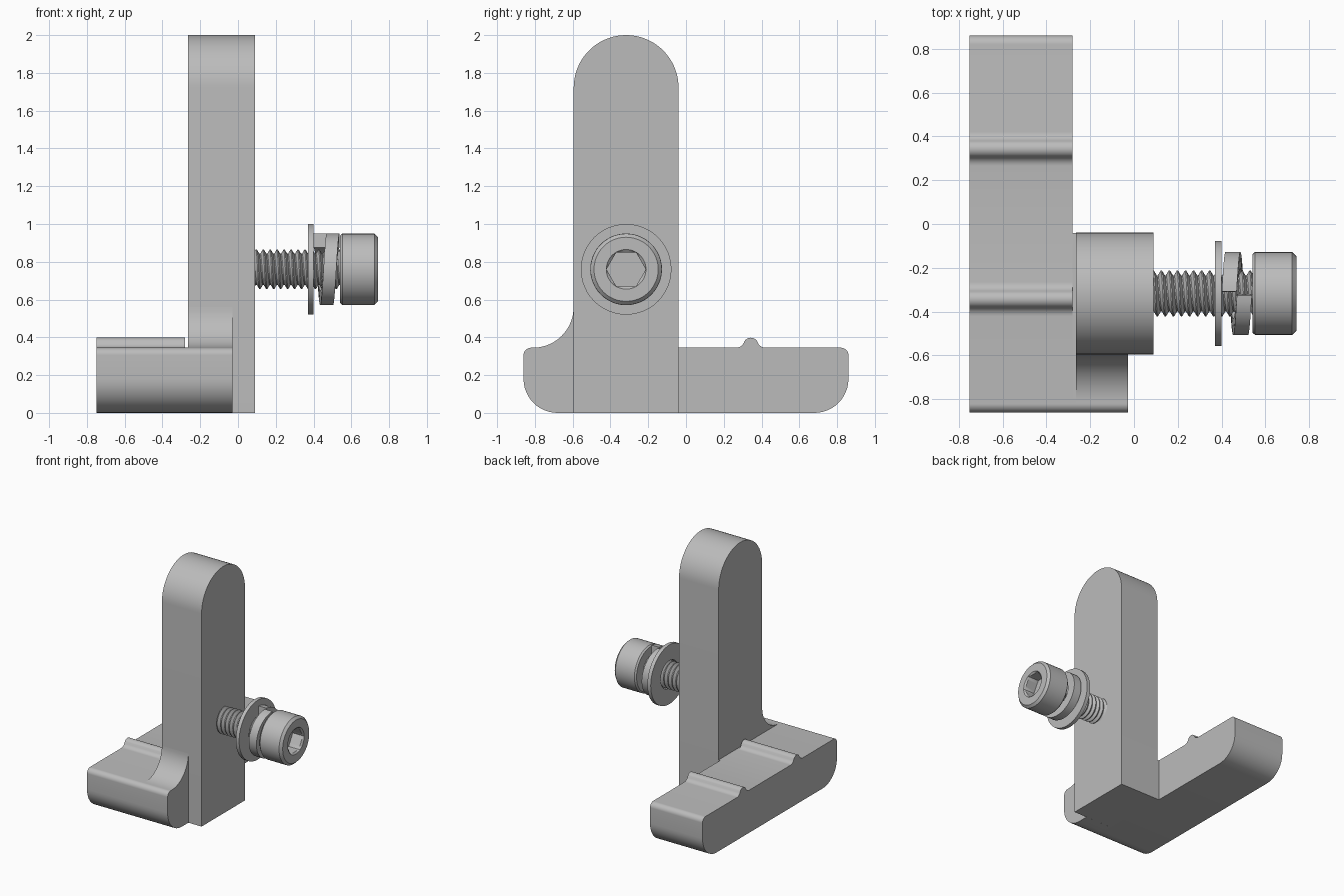
import bpy, bmesh
from math import sin, cos, pi, radians

if "Cube" in bpy.data.objects:
    bpy.data.objects.remove(bpy.data.objects["Cube"])

GREY = (0.5, 0.5, 0.5, 1)
metal = bpy.data.materials.new("plain grey metal")
metal.use_nodes = True
metal.diffuse_color = GREY
metal.node_tree.nodes["Principled BSDF"].inputs["Base Color"].default_value = GREY

AXIS_Y, AXIS_Z = -0.317, 0.76      # screw axis, running along x
SEG = 48


def finish(bm, name):
    bmesh.ops.remove_doubles(bm, verts=bm.verts, dist=1e-5)
    bmesh.ops.recalc_face_normals(bm, faces=bm.faces)
    for f in bm.faces:
        f.smooth = True
    me = bpy.data.meshes.new(name)
    bm.to_mesh(me)
    bm.free()
    me.set_sharp_from_angle(angle=radians(30))
    me.materials.append(metal)
    ob = bpy.data.objects.new(name, me)
    bpy.context.collection.objects.link(ob)
    return ob


def arc(y, z, r, start, end, n=12):
    steps = [radians(start + (end - start) * i / n) for i in range(n + 1)]
    return [(y + r * cos(a), z + r * sin(a)) for a in steps]


def extrude(name, outline, x0, x1):
    """Extrude a side outline (y, z) from x0 to x1."""
    bm = bmesh.new()
    near = [bm.verts.new((x0, y, z)) for y, z in outline]
    far = [bm.verts.new((x1, y, z)) for y, z in outline]
    bm.faces.new(near)
    bm.faces.new(far)
    n = len(outline)
    for i in range(n):
        j = (i + 1) % n
        bm.faces.new((near[i], near[j], far[j], far[i]))
    return finish(bm, name)


def around(x, r, a):
    return (x, AXIS_Y + r * cos(a), AXIS_Z + r * sin(a))


def lathe(name, profile, closed=False):
    """Turn (x, radius) points about the screw axis; radius may depend on angle."""
    bm = bmesh.new()
    rings = []
    for x, r in profile:
        angles = [2 * pi * k / SEG for k in range(SEG)]
        rings.append([bm.verts.new(around(x, r(a) if callable(r) else r, a)) for a in angles])
    pairs = list(zip(rings, rings[1:])) + ([(rings[-1], rings[0])] if closed else [])
    for p, q in pairs:
        for k in range(SEG):
            m = (k + 1) % SEG
            bm.faces.new((p[k], p[m], q[m], q[k]))
    bmesh.ops.dissolve_degenerate(bm, edges=bm.edges, dist=1e-5)
    return finish(bm, name)


# Foot: rounded bar with two small ridges on top
TOP, END, LIP, ROUND = 0.345, 0.86, 0.04, 0.18
front_lip = arc(-END + LIP, TOP - LIP, LIP, 90, 180) + arc(-END + ROUND, ROUND, ROUND, 180, 270)
back_lip = [(-y, z) for y, z in reversed(front_lip)]


def ridge(y):
    half = arc(0.078, TOP + 0.045, 0.045, 270, 210, 5) + arc(0, TOP + 0.013, 0.04, 35, 90, 5)
    return [(y + h, z) for h, z in half] + [(y - h, z) for h, z in reversed(half[:-1])]


extrude("foot_bar", front_lip + back_lip + ridge(0.343) + ridge(-0.343), -0.75, -0.28)
extrude("foot_joint", front_lip + [(-0.04, 0), (-0.04, TOP)], -0.28, -0.265)

# Toe: front block with a concave sweep up to the post
sweep = arc(-0.81, TOP + 0.215, 0.215, 0, -90, 16)
extrude("front_toe", front_lip + [(-0.595, 0)] + sweep, -0.265, -0.028)

# Post: upright with a half-round top
HALF = 0.2775
extrude("post", [(AXIS_Y - HALF, 0), (AXIS_Y + HALF, 0)]
        + arc(AXIS_Y, 2 - HALF, HALF, 0, 180, 36), -0.265, 0.09)


# Screw head with a hexagonal socket
def hexagon(a):
    return 0.09 / cos((a % (pi / 3)) - pi / 6)


lathe("screw_head", [(0.54, 0), (0.54, 0.178), (0.552, 0.189), (0.722, 0.189), (0.741, 0.17),
                     (0.741, 0.105), (0.73, hexagon), (0.64, hexagon), (0.64, 0)])

# Flat washer
lathe("flat_washer", [(0.37, 0.112), (0.37, 0.24), (0.4, 0.24), (0.4, 0.112)], closed=True)

# Spring washer: one split helical turn with a square section
bm = bmesh.new()
sections = []
for k in range(SEG + 1):
    t = 0.008 + 0.984 * k / SEG
    a, x = pi / 2 - 2 * pi * t, 0.4 + 0.07 * t
    sections.append([bm.verts.new(around(x + dx, r, a))
                     for dx, r in ((0, 0.115), (0, 0.19), (0.068, 0.19), (0.068, 0.115))])
for p, q in zip(sections, sections[1:]):
    for i in range(4):
        j = (i + 1) % 4
        bm.faces.new((p[i], p[j], q[j], q[i]))
bm.faces.new(sections[0])
bm.faces.new(sections[-1])
finish(bm, "spring_washer")

# Threaded shank: right-handed helical ridge
PITCH, TURNS, N = 0.0368, 13, 32
tooth = [(0, 0.083), (0.15, 0.083), (0.5, 0.105), (0.65, 0.105)]
bm = bmesh.new()
rows = []
for turn in range(TURNS + 1):
    for offset, r in tooth:
        rows.append([bm.verts.new(around(0.03 + PITCH * (turn + offset + k / N), r, 2 * pi * k / N))
                     for k in range(N + 1)])
for p, q in zip(rows, rows[1:]):
    for k in range(N):
        bm.faces.new((p[k], p[k + 1], q[k + 1], q[k]))
finish(bm, "threaded_shank")
